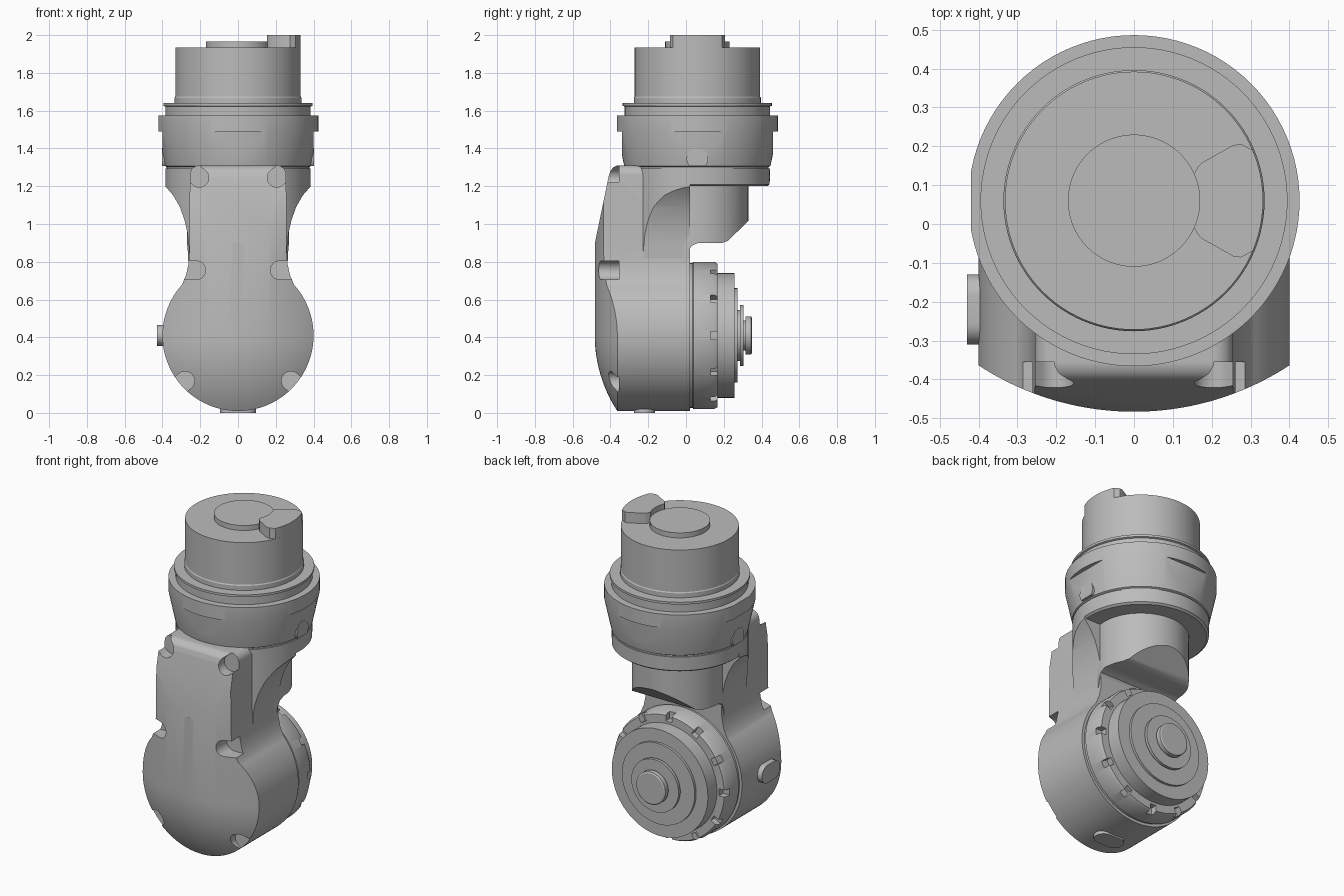
import bpy, bmesh
from math import radians, sin, cos, pi
from mathutils import Matrix, Vector

if "Cube" in bpy.data.objects:
    bpy.data.objects.remove(bpy.data.objects["Cube"])

grey = bpy.data.materials.new("matte grey")
grey.use_nodes = True
GREY = (0.5, 0.5, 0.5, 1)
grey.diffuse_color = GREY
grey.node_tree.nodes["Principled BSDF"].inputs["Base Color"].default_value = GREY

TOP_Y = 0.06      # vertical joint axis
JOINT_Z = 0.41    # horizontal joint axis
R = 0.4


def finish(name, bm):
    bmesh.ops.remove_doubles(bm, verts=bm.verts, dist=1e-5)
    bmesh.ops.recalc_face_normals(bm, faces=bm.faces)
    mesh = bpy.data.meshes.new(name)
    bm.to_mesh(mesh)
    bm.free()
    mesh.materials.append(grey)
    ob = bpy.data.objects.new(name, mesh)
    bpy.context.collection.objects.link(ob)
    return ob


def lathe(name, profile, centre, axis="z", steps=96):
    """Spin (radius, height) points about an axis."""
    bm = bmesh.new()
    verts = [bm.verts.new((r, 0, h)) for r, h in profile]
    edges = [bm.edges.new(p) for p in zip(verts, verts[1:])]
    bmesh.ops.spin(bm, geom=verts + edges, cent=(0, 0, 0), axis=(0, 0, 1),
                   angle=2 * pi, steps=steps, use_merge=True)
    turn = Matrix.Rotation(-pi / 2 if axis == "y" else 0, 4, "X")
    bm.transform(Matrix.Translation(centre) @ turn)
    return finish(name, bm)


def prism(name, outline, axis, a, b):
    """Extrude a 2D outline along an axis from a to b."""
    place = {"x": lambda p, d: (d, p[0], p[1]),
             "y": lambda p, d: (p[0], d, p[1]),
             "z": lambda p, d: (p[0], p[1], d)}[axis]
    bm = bmesh.new()
    face = bm.faces.new([bm.verts.new(place(p, a)) for p in outline])
    new = bmesh.ops.extrude_face_region(bm, geom=[face])["geom"]
    shift = Vector(place((0, 0), b - a))
    bmesh.ops.translate(bm, vec=shift, verts=[v for v in new if isinstance(v, bmesh.types.BMVert)])
    return finish(name, bm)


def boxes(name, matrices):
    bm = bmesh.new()
    for m in matrices:
        bmesh.ops.create_cube(bm, size=1, matrix=m)
    return finish(name, bm)


def box(centre, size):
    return Matrix.Translation(centre) @ Matrix.Diagonal((*size, 1))


def arc(cx, cy, r, start, end, n):
    angles = [radians(start + (end - start) * i / n) for i in range(n + 1)]
    return [(cx + r * cos(a), cy + r * sin(a)) for a in angles]


def mirrored(half):
    return half + [(-x, z) for x, z in reversed(half) if abs(x) > 1e-5]


def slot(cx, cy, r, length, angle):
    """Outline of a round-ended slot running outwards from its centre."""
    pts = arc(0, 0, r, 90, 270, 16) + arc(length, 0, r, -90, 90, 16)
    c, s = cos(radians(angle)), sin(radians(angle))
    return [(cx + x * c - y * s, cy + x * s + y * c) for x, y in pts]


def combine(ob, cutter, operation="DIFFERENCE"):
    mod = ob.modifiers.new("cut", "BOOLEAN")
    mod.operation, mod.object, mod.solver = operation, cutter, "EXACT"
    bpy.context.view_layer.objects.active = ob
    bpy.ops.object.modifier_apply(modifier=mod.name)
    bpy.data.objects.remove(cutter)


# Front housing: round below, straight neck above, domed front
bowl = arc(0, JOINT_Z, R, -90, 42, 44)
outline = mirrored(bowl + [(0.275, 0.73), (0.262, 0.79), (0.257, 0.86)]
                   + arc(0.205, 1.26, 0.05, 0, 90, 8))
housing = prism("front_housing", outline, "y", -0.6, 0.022)
dome = lathe("dome", arc(0, JOINT_Z, 0.73, -90, 0, 40) + [(0.73, 1.6), (0, 1.6)],
             (0, 0.247, 0), steps=192)
combine(housing, dome, "INTERSECT")
slope = [(-0.7, 0.9), (-0.482, 0.9), (-0.41, 1.25), (-0.4, 1.28), (-0.385, 1.3),
         (-0.36, 1.312), (-0.36, 1.5), (-0.7, 1.5)]
combine(housing, prism("slope", slope, "x", -0.6, 0.6))

# Screw pockets around the housing front
for side in (1, -1):
    for x, z, angle in ((0.28, 0.17, -40), (0.222, 0.755, 0), (0.205, 1.245, 40)):
        pocket = slot(side * x, z, 0.05, 0.2, angle if side > 0 else 180 - angle)
        combine(housing, prism("pocket", pocket, "y", -0.7, -0.355))

# Flared neck running up into the collar
flare = mirrored([(0.25, 0.7), (0.26, 0.8), (0.26, 0.88), (0.267, 0.95), (0.283, 1.02),
                  (0.308, 1.09), (0.342, 1.15), (0.385, 1.2), (0.385, 1.29)])
neck = prism("flared_neck", flare, "y", -0.5, 0.022)
combine(neck, lathe("round", [(0, 0.5), (0.385, 0.5), (0.385, 1.4), (0, 1.4)],
                    (0, TOP_Y, 0)), "INTERSECT")

# Rear elbow tube with a sloping underside
elbow = lathe("rear_elbow", [(0, 0.7), (0.27, 0.7), (0.27, 1.25), (0, 1.25)], (0, TOP_Y, 0))
side = [(-0.1, 0.75), (0, 0.8), (0.01, 0.85), (0.03, 0.885), (0.065, 0.9), (0.19, 0.9),
        (0.22, 0.91), (0.325, 1.01), (0.34, 1.03), (0.34, 1.3), (-0.1, 1.3)]
combine(elbow, prism("side", side, "x", -0.5, 0.5), "INTERSECT")

# Collar ring, tapered collar and top spigot
lathe("collar_ring", [(0, 1.2), (0.37, 1.2), (0.383, 1.21), (0.385, 1.295), (0, 1.295)],
      (0, TOP_Y, 0))
collar = lathe("tapered_collar", [(0, 1.28), (0.378, 1.28), (0.378, 1.302), (0.387, 1.307),
               (0.426, 1.49), (0.426, 1.575), (0, 1.575)], (0, TOP_Y, 0))
flats = [box((s * 0.5, TOP_Y, 1.397), (0.2, 1, 0.186)) for s in (1, -1)]
combine(collar, boxes("flats_x", flats))
flats = [box((0, TOP_Y + s * 0.5, 1.397), (1, 0.2, 0.186)) for s in (1, -1)]
combine(collar, boxes("flats_y", flats))
combine(collar, boxes("left_trim", [box((-0.52, 0, 1.5), (0.2, 2, 1))]))
lathe("top_spigot", [(0, 1.57), (0.385, 1.57), (0.385, 1.622), (0.395, 1.626), (0.395, 1.64),
      (0.336, 1.64), (0.336, 1.668), (0.332, 1.674), (0.332, 1.935), (0, 1.935)], (0, TOP_Y, 0))
lathe("top_boss", [(0, 1.93), (0.17, 1.93), (0.17, 1.966), (0, 1.966)], (0, TOP_Y, 0))

# Locating key on the spigot
key = arc(0, 0, 0.169, 24, -24, 10) + [(0.163, -0.085), (0.175, -0.098), (0.255, -0.143),
      (0.275, -0.146), (0.29, -0.138)] + arc(0, 0, 0.332, -23, 23, 12) + [
      (0.29, 0.138), (0.275, 0.146), (0.255, 0.143), (0.175, 0.098), (0.163, 0.085)]
prism("locating_key", [(x, y + TOP_Y) for x, y in key], "z", 1.93, 2.0)

# Small round pads on the collar sides
for s in (1, -1):
    prism("collar_pad", arc(TOP_Y, 1.345, 0.057, -40, 220, 24), "x", s * 0.36, s * 0.402)

# Horizontal joint cap with notched rim
cap = lathe("joint_cap", [(0, 0), (0.383, 0), (0.383, 0.034), (0.39, 0.04), (0.39, 0.15),
            (0.38, 0.168), (0.325, 0.168), (0, 0.168)], (0, 0, JOINT_Z), "y")
notches = [Matrix.Translation((0, 0, JOINT_Z)) @ Matrix.Rotation(i * pi / 6, 4, "Y")
           @ box((0.39, 0.155, 0), (0.09, 0.05, 0.042)) for i in range(12)]
combine(cap, boxes("notches", notches))
lathe("output_disc", [(0, 0.16), (0.33, 0.16), (0.33, 0.257), (0.25, 0.257), (0.25, 0.272),
      (0.135, 0.272), (0.135, 0.287), (0.162, 0.287), (0.162, 0.305), (0.08, 0.305),
      (0.08, 0.316), (0.1, 0.316), (0.1, 0.345), (0.092, 0.35), (0, 0.35)],
      (0, 0, JOINT_Z), "y")

# Connector plates on the side and underside
prism("side_plate", slot(-0.255, JOINT_Z, 0.055, 0.07, 0), "x", -0.43, -0.37)
prism("bottom_plate", slot(-0.04, -0.22, 0.055, 0.08, 0), "z", 0, 0.05)

# Smooth shading with sharp edges kept
for ob in bpy.context.collection.objects:
    if ob.type == "MESH":
        ob.select_set(True)
        bpy.context.view_layer.objects.active = ob
bpy.ops.object.shade_smooth_by_angle(angle=radians(30))
